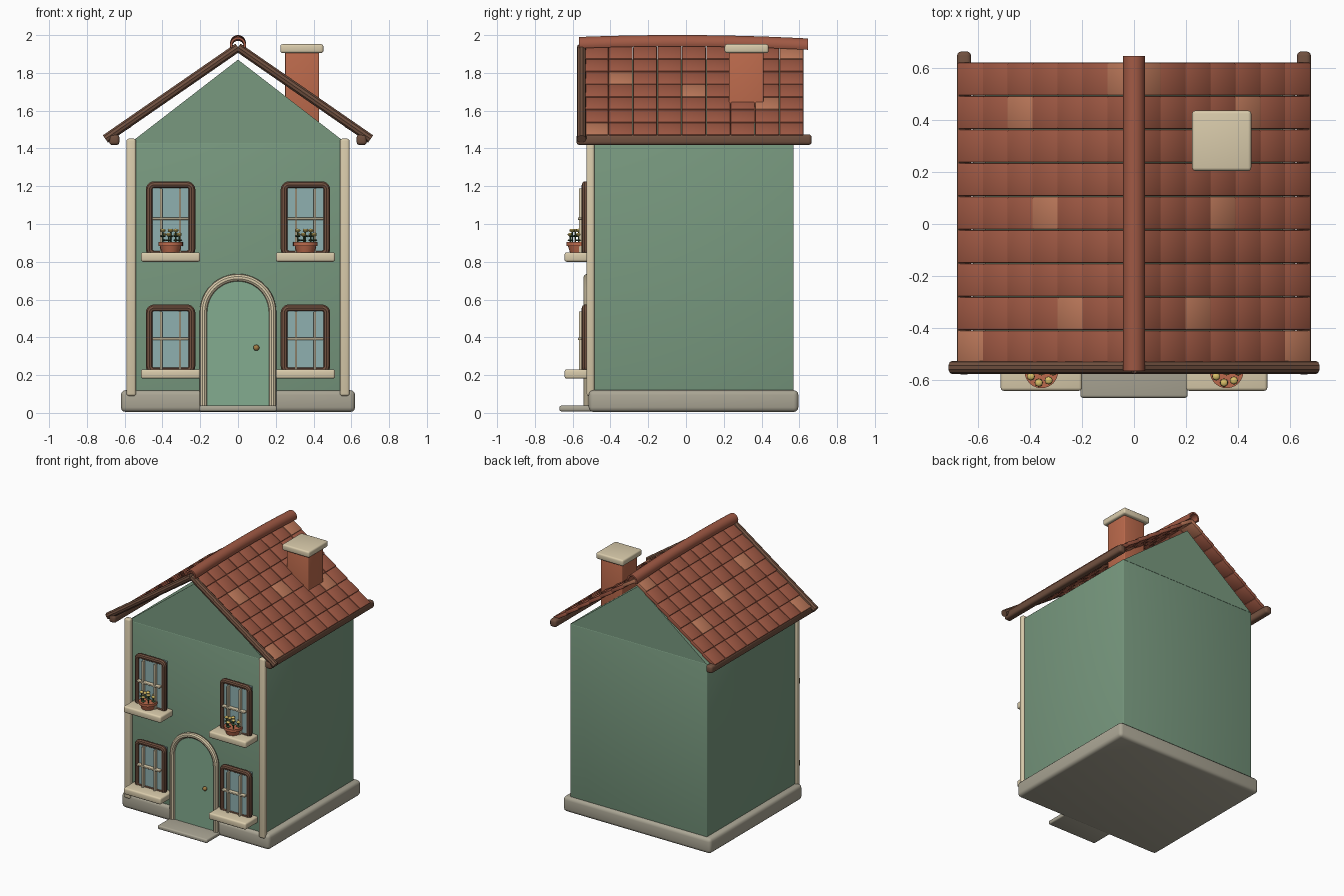
import bpy, bmesh, math
from mathutils import Matrix, Vector

if "Cube" in bpy.data.objects:
    bpy.data.objects.remove(bpy.data.objects["Cube"])


def material(name, hexcode):
    rgb = [int(hexcode[i:i + 2], 16) / 255 for i in (0, 2, 4)]
    m = bpy.data.materials.new(name)
    m.diffuse_color = [c / 12.92 if c < .04 else ((c + .055) / 1.055) ** 2.4 for c in rgb] + [1]
    m.use_nodes = True
    m.node_tree.nodes["Principled BSDF"].inputs["Base Color"].default_value = m.diffuse_color
    return m


GREEN, DOOR = material("wall_green", "78997F"), material("door_green", "83AC90")
CREAM, STONE = material("cream", "D9CBAB"), material("stone", "AAA594")
WOOD, GLASS = material("wood", "70503F"), material("glass", "8FB0B0")
TILE, LIGHT = material("tile", "A05944"), material("tile_light", "BC785A")
CLAY, LEAF = material("clay", "BC6A4C"), material("leaf", "3F5A3A")
FLOWER, BRASS = material("flower", "D8BE68"), material("brass", "A07C45")


def finish(name, bm, mats, bevel=0, segments=3):
    bmesh.ops.recalc_face_normals(bm, faces=bm.faces)
    me = bpy.data.meshes.new(name)
    bm.to_mesh(me)
    bm.free()
    ob = bpy.data.objects.new(name, me)
    bpy.context.collection.objects.link(ob)
    for m in mats:
        me.materials.append(m)
    if bevel:
        b = ob.modifiers.new("bevel", "BEVEL")
        b.width, b.segments = bevel, segments
    return ob


def box(name, x, y, z, mat, bevel=.008):
    bm = bmesh.new()
    mid = Vector([(a + b) / 2 for a, b in (x, y, z)])
    size = [abs(b - a) for a, b in (x, y, z)]
    bmesh.ops.create_cube(bm, size=1, matrix=Matrix.Translation(mid) @ Matrix.Diagonal((*size, 1)))
    return finish(name, bm, [mat], bevel)


def prism(name, outline, y0, y1, mat, bevel=0):
    bm = bmesh.new()
    face = bm.faces.new([bm.verts.new((x, y0, z)) for x, z in outline])
    ext = bmesh.ops.extrude_face_region(bm, geom=[face])
    bmesh.ops.translate(bm, vec=(0, y1 - y0, 0),
                        verts=[v for v in ext["geom"] if isinstance(v, bmesh.types.BMVert)])
    return finish(name, bm, [mat], bevel)


def tube(name, path, y, radius, mat, closed=False):
    cu = bpy.data.curves.new(name, "CURVE")
    cu.dimensions, cu.bevel_depth, cu.bevel_resolution, cu.use_fill_caps = "3D", radius, 3, True
    sp = cu.splines.new("POLY")
    sp.points.add(len(path) - 1)
    for p, (x, z) in zip(sp.points, path):
        p.co = (x, y, z, 1)
    sp.use_cyclic_u = closed
    cu.materials.append(mat)
    ob = bpy.data.objects.new(name, cu)
    bpy.context.collection.objects.link(ob)
    return ob


def arc(cx, cz, r, a0, a1, n):
    return [(cx + r * math.cos(math.radians(a0 + (a1 - a0) * i / n)),
             cz + r * math.sin(math.radians(a0 + (a1 - a0) * i / n))) for i in range(n + 1)]


# House body
box("plinth", (-.62, .62), (-.515, .595), (.005, .12), STONE, .025)
box("walls", (-.575, .575), (-.495, .57), (.06, 1.432), GREEN, .006)
prism("gable", [(-.57, 1.43), (.57, 1.43), (0, 1.87)], -.495, .57, GREEN)
box("door_step", (-.207, .207), (-.67, -.45), (.008, .038), STONE, .01)
for s in (-1, 1):
    box("corner_post", (s * .54, s * .59), (-.527, -.485), (.09, 1.452), CREAM, .012)

# Door
prism("door", [(-.17, .035), (.17, .035)] + arc(0, .535, .17, 0, 180, 20), -.523, -.49, DOOR)
tube("door_frame", [(.183, .04)] + arc(0, .533, .183, 0, 180, 24) + [(-.183, .04)], -.523, .02, CREAM)
bm = bmesh.new()
bmesh.ops.create_uvsphere(bm, u_segments=16, v_segments=10, radius=.016,
                          matrix=Matrix.Translation((.097, -.535, .345)))
finish("door_knob", bm, [BRASS])


# Windows
def window(cx, z0, z1):
    hw, r = .112, .025
    outline = []
    for x, z, a in ((hw, z1, 0), (-hw, z1, 90), (-hw, z0, 180), (hw, z0, 270)):
        outline += arc(cx + math.copysign(hw - r, x), z + (r if z == z0 else -r), r, a, a + 90, 5)
    tube("window_frame", outline, -.532, .02, WOOD, True)
    box("window_glass", (cx - hw, cx + hw), (-.542, -.49), (z0, z1), GLASS, 0)
    for dx in (-.05, .05):
        box("window_bar", (cx + dx - .006, cx + dx + .006), (-.567, -.53), (z0, z1 - .018), CREAM, .003)
    zm = (z0 + z1) / 2 + .003
    box("window_crossbar", (cx - hw + .015, cx + hw - .015), (-.572, -.53), (zm - .006, zm + .006), CREAM, .003)
    box("window_sill", (cx - .157, cx + .157), (-.643, -.49), (z0 - .042, z0 + .008), CREAM, .012)


# Flower pots
def flower_pot(cx, cy, z):
    bm = bmesh.new()
    for r0, r1, a, b in ((.046, .058, 0, .04), (.065, .065, .036, .056)):
        bmesh.ops.create_cone(bm, cap_ends=True, segments=24, radius1=r0, radius2=r1, depth=b - a,
                              matrix=Matrix.Translation((cx, cy, z + (a + b) / 2)))
    finish("flower_pot", bm, [CLAY])
    stems, heads = bmesh.new(), bmesh.new()
    for i in range(8):
        r, a = (.045 if i else 0), i * math.tau / 7
        x, y, h = cx + r * math.cos(a), cy + r * math.sin(a), .118 - .022 * (i % 2)
        bmesh.ops.create_cone(stems, cap_ends=True, segments=8, radius1=.004, radius2=.004, depth=h - .04,
                              matrix=Matrix.Translation((x, y, z + (h + .04) / 2)))
        bmesh.ops.create_uvsphere(stems, u_segments=8, v_segments=6, radius=1,
                                  matrix=Matrix.Translation((x, y, z + h - .03)) @ Matrix.Diagonal((.016, .016, .005, 1)))
        bmesh.ops.create_uvsphere(heads, u_segments=10, v_segments=6, radius=1,
                                  matrix=Matrix.Translation((x, y, z + h)) @ Matrix.Diagonal((.015, .015, .009, 1)))
    finish("flower_stems", stems, [LEAF])
    finish("flower_heads", heads, [FLOWER])


for s in (-1, 1):
    window(s * .357, .223, .555)
    window(s * .357, .842, 1.207)
    flower_pot(s * .357, -.568, .848)

# Roof tiles: seven courses of nine, mirrored to the other slope
bm = bmesh.new()
pale = {(0, 0), (4, 1), (3, 4), (2, 7), (6, 8)}
for i in range(7):
    for j in range(9):
        x = .622 - .096 * i
        m = (Matrix.Translation((x, -.475 + .1292 * j, 1.93 - .7 * x))
             @ Matrix.Rotation(math.radians(32), 4, "Y") @ Matrix.Diagonal((.122, .127, .028, 1)))
        vs = bmesh.ops.create_cube(bm, size=1, matrix=m)["verts"]
        for f in {f for v in vs for f in v.link_faces}:
            f.material_index = int((i, j) in pale)
tiles = finish("roof_tiles", bm, [TILE, LIGHT], .006, 2)
tiles.modifiers.new("mirror", "MIRROR")

# Ridge: open half pipe, slightly bowed
bm = bmesh.new()
rings = []
for k in range(13):
    t = k / 6 - 1
    rings.append([bm.verts.new((x, .04 + .607 * t, z))
                  for x, z in arc(0, 1.958 - .014 * t * t - .004 * t, .042, -25, 205, 16)])
for a, b in zip(rings, rings[1:]):
    for k in range(16):
        bm.faces.new((a[k], a[k + 1], b[k + 1], b[k]))
ridge = finish("ridge", bm, [TILE])
sol = ridge.modifiers.new("solid", "SOLIDIFY")
sol.thickness, sol.offset = .012, -1

# Roof timbers
for s in (-1, 1):
    tube("barge_board", [(s * .702, 1.45), (0, 1.935)], -.553, .025, WOOD)
    box("eave_beam", (s * .628, s * .682), (-.58, .665), (1.418, 1.475), WOOD, .016)

# Chimney
box("chimney", (.25, .43), (.228, .41), (1.5, 1.92), CLAY, .006)
box("chimney_cap", (.224, .452), (.205, .437), (1.905, 1.952), CREAM, .012)

# Turn curves into meshes and shade smooth with sharp edges
bpy.ops.object.select_all(action="SELECT")
bpy.context.view_layer.objects.active = tiles
bpy.ops.object.convert(target="MESH")
bpy.ops.object.shade_smooth_by_angle(angle=math.radians(35))
bpy.ops.object.select_all(action="DESELECT")
